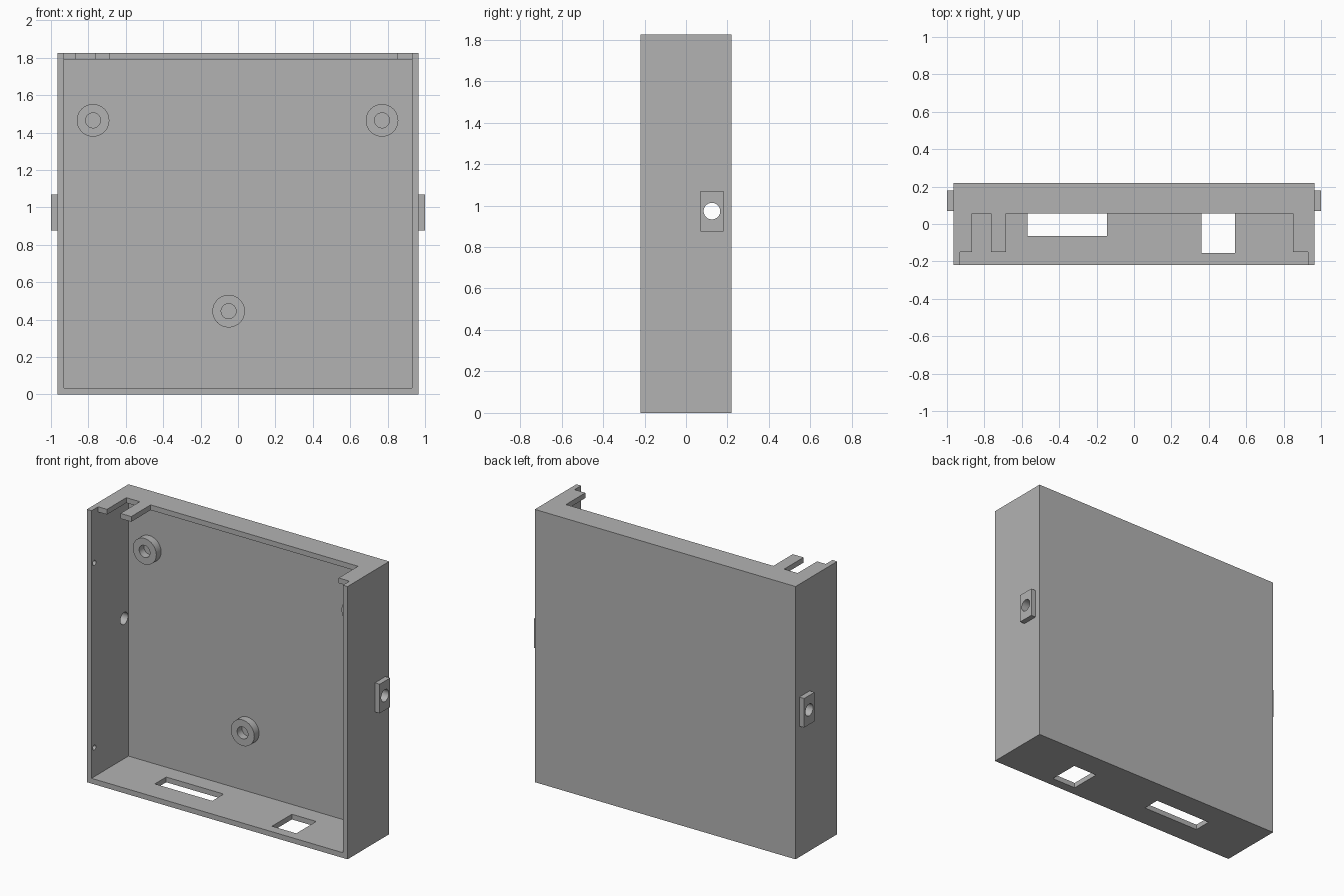
import bpy
import bmesh
from math import pi
from mathutils import Matrix, Vector

cube = bpy.data.objects.get("Cube")
if cube:
    bpy.data.objects.remove(cube, do_unlink=True)

grey = bpy.data.materials.new("plain grey")
grey.use_nodes = True
colour = (0.45, 0.45, 0.45, 1)
grey.diffuse_color = colour
grey.node_tree.nodes["Principled BSDF"].inputs["Base Color"].default_value = colour


def add_object(name, bm):
    mesh = bpy.data.meshes.new(name)
    bm.to_mesh(mesh)
    bm.free()
    mesh.materials.append(grey)
    obj = bpy.data.objects.new(name, mesh)
    bpy.context.collection.objects.link(obj)
    return obj


def box(name, x, y, z):
    bm = bmesh.new()
    size = Vector((x[1] - x[0], y[1] - y[0], z[1] - z[0]))
    centre = Vector((sum(x), sum(y), sum(z))) / 2
    bmesh.ops.create_cube(bm, size=1, matrix=Matrix.Translation(centre) @ Matrix.Diagonal(size).to_4x4())
    return add_object(name, bm)


def cylinder(name, centre, radius, depth, axis, sides=40):
    bm = bmesh.new()
    turn = Matrix.Rotation(pi / 2, 4, "Y" if axis == "x" else "X")
    bmesh.ops.create_cone(bm, cap_ends=True, segments=sides, radius1=radius, radius2=radius,
                          depth=depth, matrix=Matrix.Translation(centre) @ turn)
    return add_object(name, bm)


def cut(obj, cutter):
    """Subtract the cutter, bake the result and remove the cutter."""
    cutter.hide_render = True
    mod = obj.modifiers.new("cut", "BOOLEAN")
    mod.operation = "DIFFERENCE"
    mod.solver = "EXACT"
    mod.object = cutter
    bpy.context.view_layer.update()
    result = bpy.data.meshes.new_from_object(obj.evaluated_get(bpy.context.evaluated_depsgraph_get()))
    obj.modifiers.clear()
    obj.data = result
    bpy.data.objects.remove(cutter, do_unlink=True)


def smooth(obj):
    bpy.ops.object.select_all(action="DESELECT")
    obj.select_set(True)
    bpy.context.view_layer.objects.active = obj
    bpy.ops.object.shade_smooth_by_angle(angle=0.5)


W, D, H = 0.965, 0.22, 1.825      # half width, half depth, height
WALL = 0.035
IN = W - WALL
BACK = 0.17                       # inner face of the back panel
SLOT = 0.055                      # rear edge of the openings

# Open-fronted case
case = box("case", (-W, W), (-D, D), (0, H))
cut(case, box("cavity", (-IN, IN), (-0.4, BACK), (WALL, H - WALL)))

# Top wall cut back, leaving three short fingers
top = (H - 0.1, H + 0.1)
cut(case, box("top_front_cut", (-IN, IN), (-0.4, -0.15), top))
for x in ((-0.865, -0.765), (-0.685, 0.85)):
    cut(case, box("top_notch", x, (-0.3, SLOT), top))

# Connector openings in the floor
for x, front in (((-0.57, -0.145), -0.065), ((0.36, 0.54), -0.155)):
    cut(case, box("floor_opening", x, (front, SLOT), (-0.1, 0.1)))

# Side tabs with through holes, and small dimples inside the walls
TAB_Y, TAB_Z = 0.125, 0.973
for side, sign in (("left", 1), ("right", -1)):
    tab = box(side + "_tab", sorted((sign * W, sign)), (0.07, 0.18), (0.875, 1.07))
    for part in (case, tab):
        cut(part, cylinder("tab_hole", (sign * W, TAB_Y, TAB_Z), 0.04, 0.2, "x"))
    smooth(tab)
    for z in (0.23, 1.465):
        cut(case, cylinder("dimple", (sign * IN, -0.19, z), 0.017, 0.04, "x", 16))
smooth(case)

# Ring standoffs on the back panel
for name, x, z in (("upper_right", -0.775, 1.465), ("upper_left", 0.77, 1.465), ("lower", -0.05, 0.445)):
    ring = cylinder(name + "_standoff", (x, BACK - 0.025, z), 0.087, 0.052, "y")
    cut(ring, cylinder("standoff_hole", (x, BACK - 0.025, z), 0.04, 0.2, "y"))
    smooth(ring)
